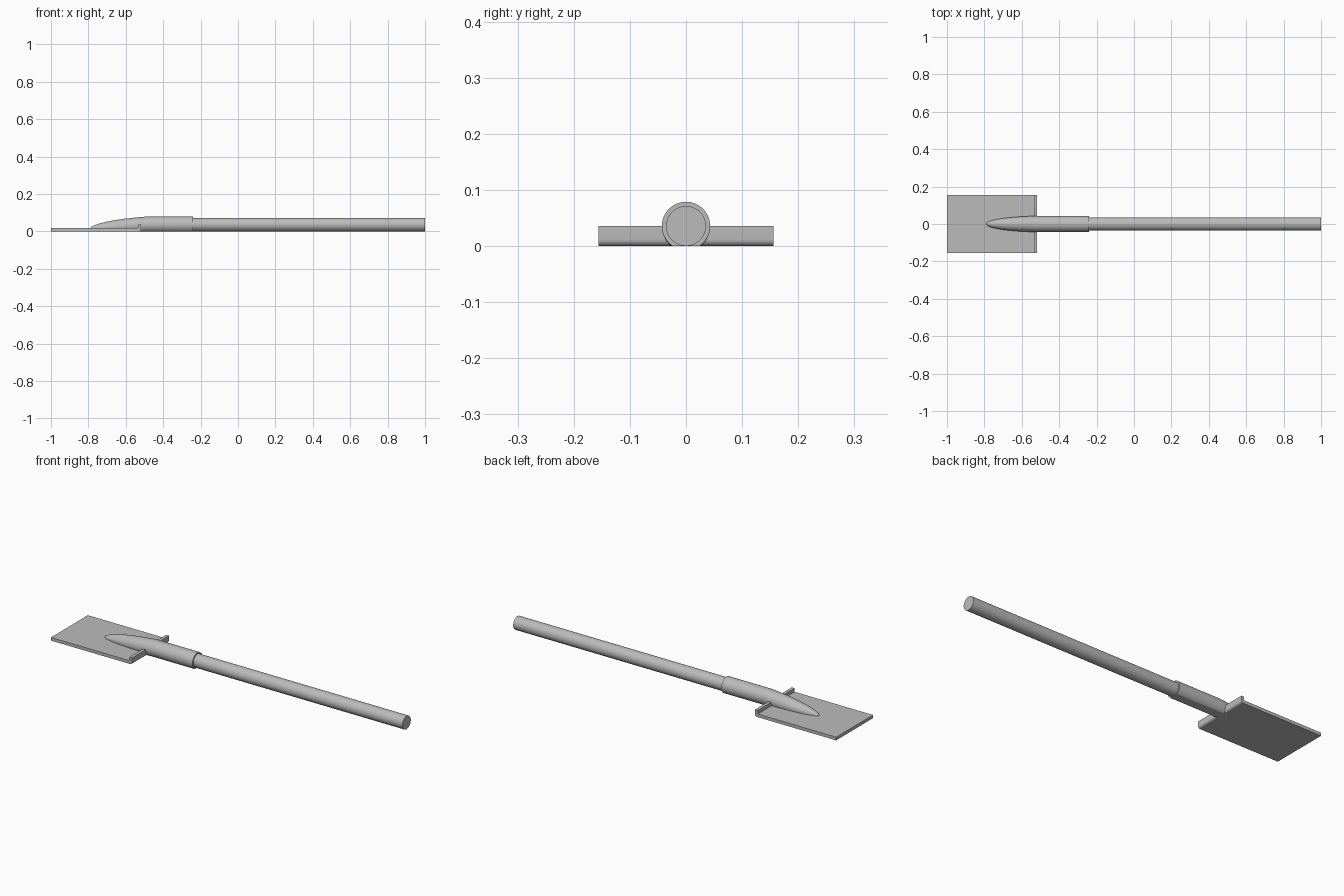
import bpy
import bmesh
from math import sin, cos, pi, sqrt

cube = bpy.data.objects.get("Cube")
if cube:
    bpy.data.objects.remove(cube, do_unlink=True)

grey = bpy.data.materials.new("plain grey")
grey.use_nodes = True
colour = (0.5, 0.5, 0.5, 1)
grey.diffuse_color = colour
grey.node_tree.nodes["Principled BSDF"].inputs["Base Color"].default_value = colour

AXIS_Z = 0.036
SIDES = 64


def finish(name, bm):
    """Turn a bmesh into a shaded object with the material."""
    bmesh.ops.recalc_face_normals(bm, faces=bm.faces)
    mesh = bpy.data.meshes.new(name)
    bm.to_mesh(mesh)
    bm.free()
    mesh.materials.append(grey)
    obj = bpy.data.objects.new(name, mesh)
    bpy.context.collection.objects.link(obj)
    bpy.ops.object.select_all(action="DESELECT")
    obj.select_set(True)
    bpy.context.view_layer.objects.active = obj
    bpy.ops.object.shade_smooth_by_angle(angle=0.45)
    return obj


def loft(name, sections):
    """Skin round sections (x, centre z, radius), flattened at the ground."""
    bm = bmesh.new()
    rings = []
    for x, z, r in sections:
        ring = []
        for i in range(SIDES):
            a = 2 * pi * i / SIDES
            ring.append(bm.verts.new((x, r * sin(a), max(0, z + r * cos(a)))))
        rings.append(ring)
    for a, b in zip(rings, rings[1:]):
        for i in range(SIDES):
            j = (i + 1) % SIDES
            bm.faces.new((a[i], a[j], b[j], b[i]))
    bm.faces.new(rings[0])
    bm.faces.new(rings[-1])
    return finish(name, bm)


# Long round handle
loft("handle", [(-0.45, AXIS_Z, 0.0355), (1, AXIS_Z, 0.0355)])

# Socket, with a rounded tongue that sinks into the blade
sections = []
STEPS = 24
for i in range(STEPS):
    t = cos(i / STEPS * pi / 2)
    sections.append((-0.49 - 0.3 * t, AXIS_Z - 0.021 * t,
                     max(0.001, 0.043 * sqrt(1 - t * t))))
sections += [(-0.49, AXIS_Z, 0.043), (-0.24, AXIS_Z, 0.043)]
loft("socket", sections)

# Flat blade whose rear edge is bent up into a foot rest
X0, X1, THICK, LIP, BEND, HALF = -1, -0.518, 0.017, 0.036, 0.012, 0.156
profile = [(X0, 0)]
for i in range(9):
    a = i / 8 * pi / 2
    profile.append((X1 - BEND + BEND * sin(a), BEND - BEND * cos(a)))
profile += [(X1, LIP), (X1 - THICK, LIP), (X1 - THICK, THICK), (X0, THICK)]
bm = bmesh.new()
face = bm.faces.new([bm.verts.new((x, -HALF, z)) for x, z in profile])
side = bmesh.ops.extrude_face_region(bm, geom=[face], use_keep_orig=True)
moved = [v for v in side["geom"] if isinstance(v, bmesh.types.BMVert)]
bmesh.ops.translate(bm, verts=moved, vec=(0, 2 * HALF, 0))
finish("blade", bm)
